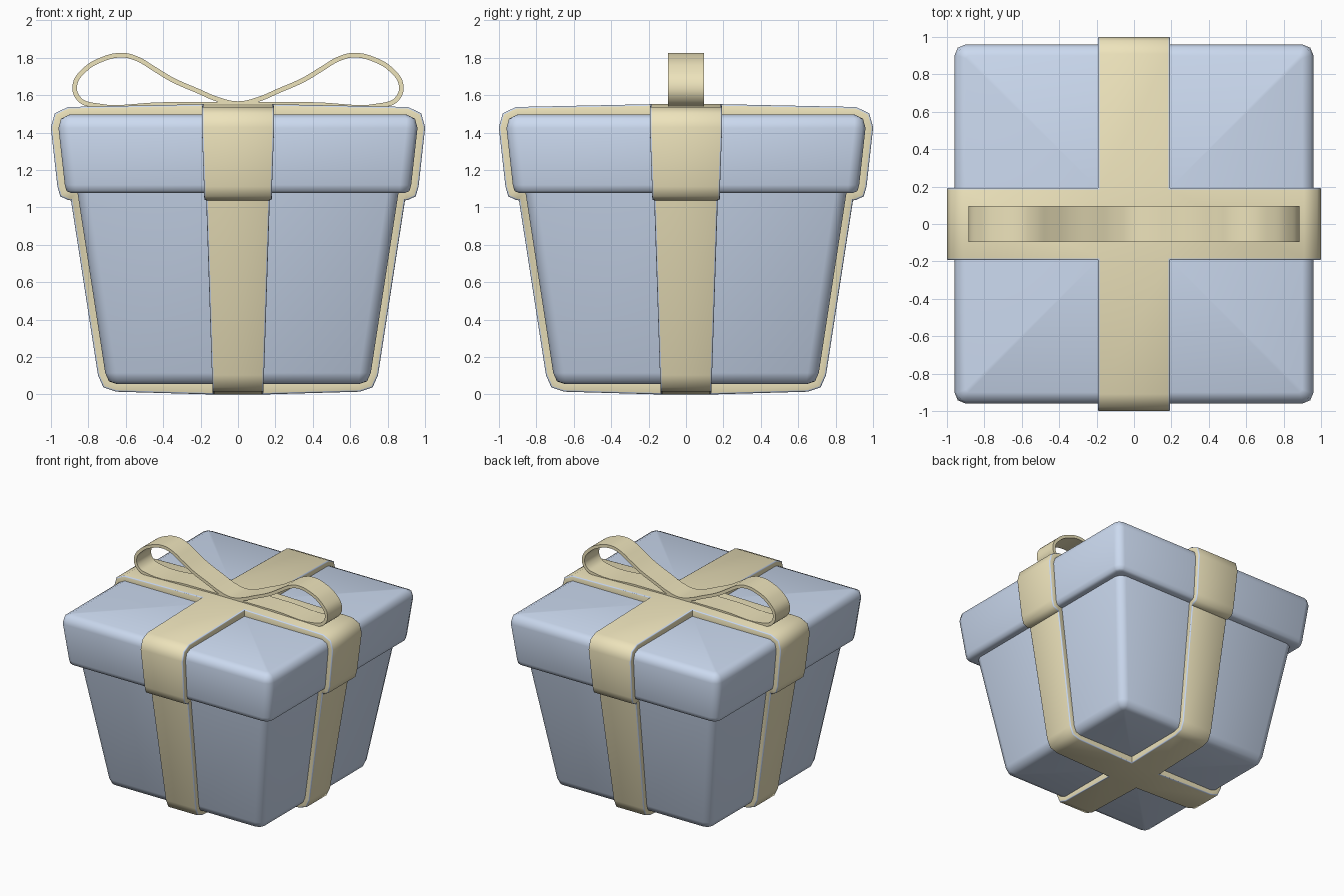
import bpy, bmesh
from math import sin, cos, pi
from mathutils import Vector, Matrix

if "Cube" in bpy.data.objects:
    bpy.data.objects.remove(bpy.data.objects["Cube"])


def material(name, color):
    m = bpy.data.materials.new(name)
    m.diffuse_color = (*color, 1)
    m.use_nodes = True
    m.node_tree.nodes["Principled BSDF"].inputs["Base Color"].default_value = m.diffuse_color
    return m


BLUE = material("blue_card", (0.60, 0.70, 0.87))
GOLD = material("gold_ribbon", (0.85, 0.77, 0.50))

# Box outline from the bottom up: half width, height, ribbon half width, corner radius
ROWS = [
    (0.645, 0.055, 0.137, 0.015), (0.690, 0.070, 0.137, 0.045), (0.710, 0.115, 0.139, 0.06),
    (0.858, 1.078, 0.170, 0.06), (0.895, 1.078, 0.180, 0.03), (0.917, 1.088, 0.181, 0.05),
    (0.926, 1.120, 0.182, 0.06), (0.960, 1.425, 0.193, 0.06), (0.946, 1.475, 0.193, 0.045),
    (0.900, 1.497, 0.193, 0.015),
]
THICK = 0.04


def turned(bm, pts, z, k):
    rot = Matrix.Rotation(k * pi / 2, 3, 'Z')
    return [bm.verts.new(rot @ Vector((x, y, z))) for x, y in pts]


def ring(bm, h, z, w, r):
    c = h - r
    pts = [(h, -w), (h, w)] + [(c + r * cos(a), c + r * sin(a)) for a in (0, pi / 4, pi / 2)]
    return [v for k in range(4) for v in turned(bm, pts, z, k)]


# Box and lid: stacked square rings, with the ribbon strips marked
bm = bmesh.new()
rings = [ring(bm, *row) for row in ROWS]
strips = []
for a, b in zip(rings, rings[1:]):
    for i in range(20):
        j = (i + 1) % 20
        f = bm.faces.new((a[i], a[j], b[j], b[i]))
        if i % 5 == 0:
            strips.append(f)
for r, row in ((rings[0], ROWS[0]), (rings[-1], ROWS[-1])):
    w = row[2]
    inner = [turned(bm, [(w, w)], row[1], k)[0] for k in range(4)]
    strips.append(bm.faces.new(inner))
    for k in range(4):
        strips.append(bm.faces.new((r[5 * k], r[5 * k + 1], inner[k], inner[k - 1])))
        bm.faces.new([r[(5 * k + n) % 20] for n in range(1, 6)] + [inner[k]])
bmesh.ops.recalc_face_normals(bm, faces=bm.faces[:])

# Raised ribbon: pull the marked strips outwards by an even thickness
out = bmesh.ops.extrude_face_region(bm, geom=strips)
new_verts = [g for g in out["geom"] if isinstance(g, bmesh.types.BMVert)]
new_faces = {g for g in out["geom"] if isinstance(g, bmesh.types.BMFace)}
bmesh.ops.delete(bm, geom=[f for f in strips if f.is_valid and f not in new_faces], context='FACES')
for f in new_faces:
    f.normal_update()
moves = []
for v in new_verts:
    normals = [f.normal.copy() for f in v.link_faces if f in new_faces]
    n = sum(normals, Vector()).normalized()
    moves.append((v, n * THICK / max(0.6, min(n.dot(m) for m in normals))))
for v, d in moves:
    v.co += d
    if abs(v.co.x) < 0.25 and abs(v.co.y) < 0.25:
        v.co.z += 0.015 if v.co.z > 1 else -0.015
moved = set(new_verts)
for f in bm.faces:
    if any(v in moved for v in f.verts):
        f.material_index = 1
rim = [e for e in bm.edges if len(e.link_faces) == 2
       and sum(f in new_faces for f in e.link_faces) == 1]
bmesh.ops.recalc_face_normals(bm, faces=bm.faces[:])
bmesh.ops.bevel(bm, geom=rim, offset=0.008, segments=2, profile=0.5, affect='EDGES')
mesh = bpy.data.meshes.new("gift_box")
bm.to_mesh(mesh)
bm.free()
mesh.materials.append(BLUE)
mesh.materials.append(GOLD)
box = bpy.data.objects.new("gift_box_with_ribbon", mesh)
bpy.context.collection.objects.link(box)

# Bow: closed two-loop path swept into a flat band
half = [(0.10, 1.575), (0.22, 1.625), (0.35, 1.682), (0.45, 1.742), (0.54, 1.795), (0.62, 1.814),
        (0.73, 1.790), (0.82, 1.735), (0.872, 1.655), (0.850, 1.580), (0.78, 1.548), (0.40, 1.550)]
path = [(0, 1.555)] + half + [(0, 1.550)] + [(-x, z) for x, z in reversed(half)]
curve = bpy.data.curves.new("bow", 'CURVE')
curve.dimensions = '2D'
curve.fill_mode = 'NONE'
curve.extrude = 0.095
curve.resolution_u = 5
sp = curve.splines.new('BEZIER')
sp.bezier_points.add(len(path) - 1)
for p, (x, z) in zip(sp.bezier_points, path):
    p.co = (x, z, 0)
    p.handle_left_type = p.handle_right_type = 'AUTO'
sp.use_cyclic_u = True
curve.materials.append(GOLD)
bow = bpy.data.objects.new("bow", curve)
bow.rotation_euler.x = pi / 2
bpy.context.collection.objects.link(bow)
bpy.ops.object.select_all(action='DESELECT')
bow.select_set(True)
bpy.context.view_layer.objects.active = bow
bpy.ops.object.convert(target='MESH')
bow = bpy.context.view_layer.objects.active
sol = bow.modifiers.new("thickness", 'SOLIDIFY')
sol.thickness = 0.025
sol.offset = 0
bpy.ops.object.modifier_apply(modifier=sol.name)

# Smooth shading with crisp edges
box.select_set(True)
bow.select_set(True)
bpy.ops.object.shade_smooth_by_angle(angle=0.9)
